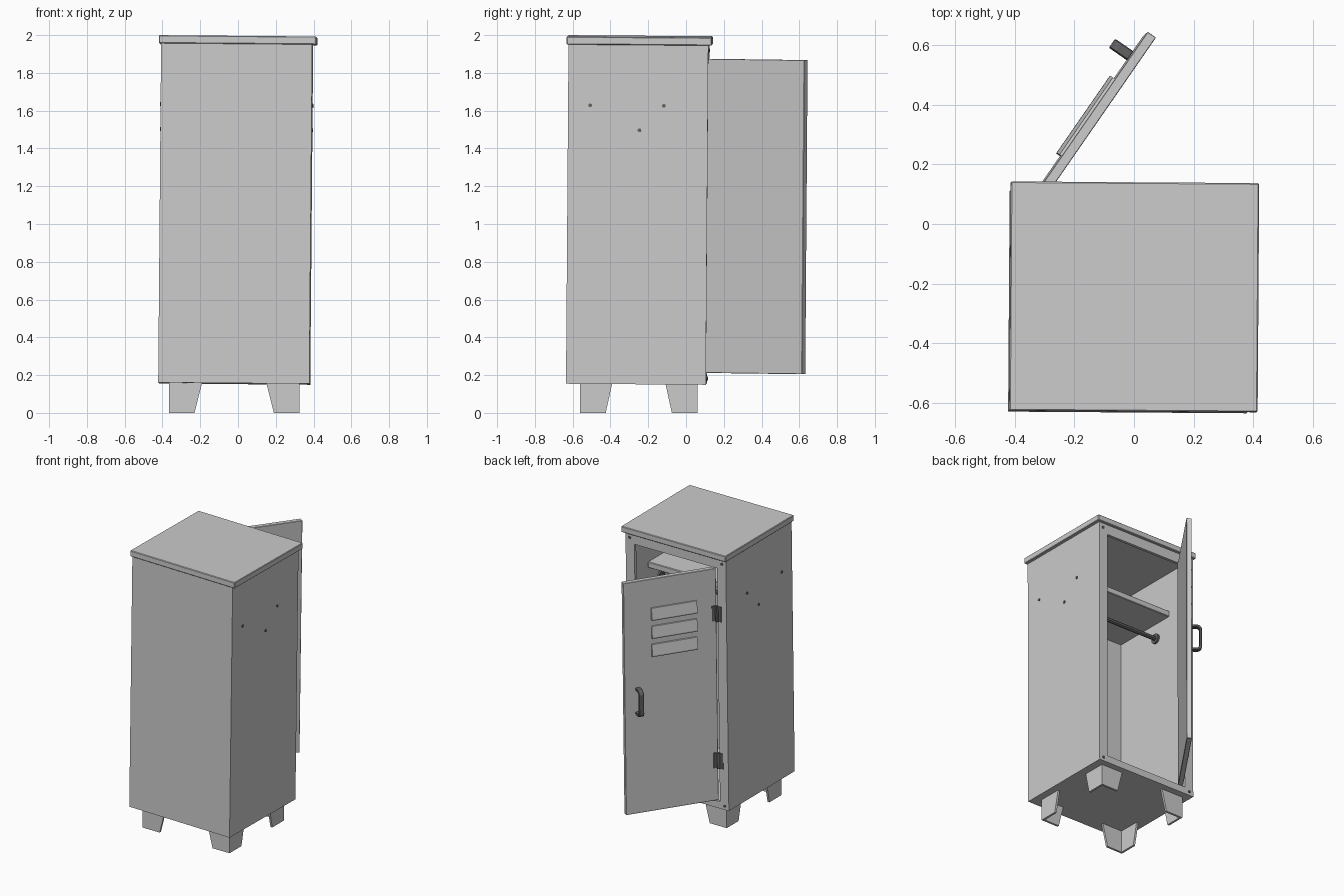
import bpy, bmesh, math
from mathutils import Matrix, Vector

if "Cube" in bpy.data.objects:
    bpy.data.objects.remove(bpy.data.objects["Cube"])

dark = bpy.data.materials.new("dark_metal")
dark.diffuse_color = (0.12, 0.12, 0.12, 1)
dark.use_nodes = True
dark.node_tree.nodes["Principled BSDF"].inputs["Base Color"].default_value = dark.diffuse_color

# Whole cabinet leans very slightly on its feet
LEAN = (Matrix.Translation((-0.02, -0.2625, 0.155)) @ Matrix.Rotation(-0.007, 4, 'Z')
        @ Matrix.Rotation(0.0085, 4, 'Y') @ Matrix.Rotation(-0.0075, 4, 'X'))


def loft(name, rings, matrix=LEAN, bevel=0, mat=None, smooth=False):
    """Bridge matching point rings and cap both ends."""
    bm = bmesh.new()
    vs = [[bm.verts.new(p) for p in r] for r in rings]
    for a, b in zip(vs, vs[1:]):
        for i in range(len(a)):
            j = (i + 1) % len(a)
            bm.faces.new((a[i], a[j], b[j], b[i]))
    bm.faces.new(vs[0])
    bm.faces.new(vs[-1])
    bmesh.ops.transform(bm, matrix=matrix, verts=bm.verts)
    bmesh.ops.recalc_face_normals(bm, faces=bm.faces)
    me = bpy.data.meshes.new(name)
    bm.to_mesh(me)
    bm.free()
    ob = bpy.data.objects.new(name, me)
    bpy.context.collection.objects.link(ob)
    if bevel:
        m = ob.modifiers.new("bevel", 'BEVEL')
        m.width, m.segments = bevel, 1
    if mat:
        me.materials.append(mat)
    if smooth:
        bpy.ops.object.select_all(action='DESELECT')
        ob.select_set(True)
        bpy.context.view_layer.objects.active = ob
        bpy.ops.object.shade_smooth_by_angle()
    return ob


def rect(y, x0, x1, z0, z1):
    return [(x0, y, z0), (x1, y, z0), (x1, y, z1), (x0, y, z1)]


def box(name, x0, x1, y0, y1, z0, z1, **kw):
    return loft(name, [rect(y0, x0, x1, z0, z1), rect(y1, x0, x1, z0, z1)], **kw)


def rod(name, a, b, r, n=12, **kw):
    a, b = Vector(a), Vector(b)
    q = (b - a).to_track_quat('Z', 'Y')
    circ = [q @ Vector((r * math.cos(t), r * math.sin(t), 0))
            for t in (2 * math.pi * i / n for i in range(n))]
    return loft(name, [[a + c for c in circ], [b + c for c in circ]], mat=dark, smooth=True, **kw)


# Hollow body with framed opening on the +y side
loft("cabinet_body", [
    rect(-0.37, -0.4, 0.4, 0, 1.80),
    rect(0.37, -0.4, 0.4, 0, 1.80),
    rect(0.37, -0.33, 0.33, 0.05, 1.725),
    rect(0.35, -0.33, 0.33, 0.05, 1.725),
    rect(0.35, -0.385, 0.385, 0.015, 1.785),
    rect(-0.355, -0.385, 0.385, 0.015, 1.785)])
box("top_lid", -0.412, 0.422, -0.38, 0.389, 1.796, 1.8385, bevel=0.004)

# Shelf and hanging rail inside
box("shelf", -0.386, 0.386, -0.356, 0.145, 1.455, 1.498, bevel=0.004)
rod("hanging_rail", (-0.386, 0.008, 1.345), (0.386, 0.008, 1.345), 0.015)
for s in (-1, 1):
    rod("rail_flange", (s * 0.386, 0.008, 1.345), (s * 0.372, 0.008, 1.345), 0.035, 16)
    # Side screws
    for y, z in ((-0.253, 1.475), (0.137, 1.475), (0.008, 1.345)):
        rod("side_screw", (s * 0.397, y, z), (s * 0.405, y, z), 0.01, 8)
    # Frame corner screws
    for z in (0.027, 1.765):
        rod("frame_screw", (s * 0.367, 0.367, z), (s * 0.367, 0.375, z), 0.01, 8)

# Door, hung open: local x along its width, y outward, z up
DOOR = LEAN @ Matrix.Translation((-0.325, 0.367, 0)) @ Matrix.Rotation(math.radians(55.7), 4, 'Z')
box("door", 0.004, 0.645, -0.042, -0.008, 0.057, 1.72, matrix=DOOR, bevel=0.002)

# Door louvres: slanted bumps
for z in (1.47, 1.34, 1.21):
    prof = [(-0.01, z + 0.045), (0.0, z + 0.043), (0.011, z - 0.033), (0.009, z - 0.043), (-0.01, z - 0.045)]
    loft("door_louvre", [[(x, y, zz) for y, zz in prof] for x in (0.14, 0.455)], matrix=DOOR)

# Door handle: bent strip
outer = [(-0.009, 0.77), (0.04, 0.77), (0.056, 0.777), (0.066, 0.795), (0.066, 0.935),
         (0.056, 0.953), (0.04, 0.96), (-0.009, 0.96)]
inner = [(-0.009, 0.943), (0.038, 0.943), (0.05, 0.93), (0.05, 0.80), (0.038, 0.787), (-0.009, 0.787)]
loft("door_handle", [[(x, y, z) for y, z in outer + inner] for x in (0.537, 0.572)],
     matrix=DOOR, bevel=0.003, mat=dark)

# Hinges: leaf on frame, leaf on door, knuckle between
for z in (0.345, 1.40):
    rod("hinge_knuckle", (-0.327, 0.374, z - 0.057), (-0.327, 0.374, z + 0.057), 0.011)
    box("hinge_frame_leaf", -0.36, -0.327, 0.368, 0.374, z - 0.055, z + 0.055, mat=dark)
    box("hinge_door_leaf", 0.0, 0.035, -0.009, -0.004, z - 0.055, z + 0.055, matrix=DOOR, mat=dark)

# Four tapered corner-bracket feet
T = 0.015
for sx in (-1, 1):
    for sy in (-1, 1):
        place = Matrix.Translation((-0.02 + sx * 0.345, -0.25 + sy * 0.31, 0))

        def ell(z, w, d):
            pts = [(0, 0), (w, 0), (w, T), (T, T), (T, d), (0, d)]
            return [(-sx * x, -sy * y, z) for x, y in pts]
        loft("foot", [ell(0, 0.135, 0.135), ell(0.16, 0.175, 0.17)], matrix=place)
